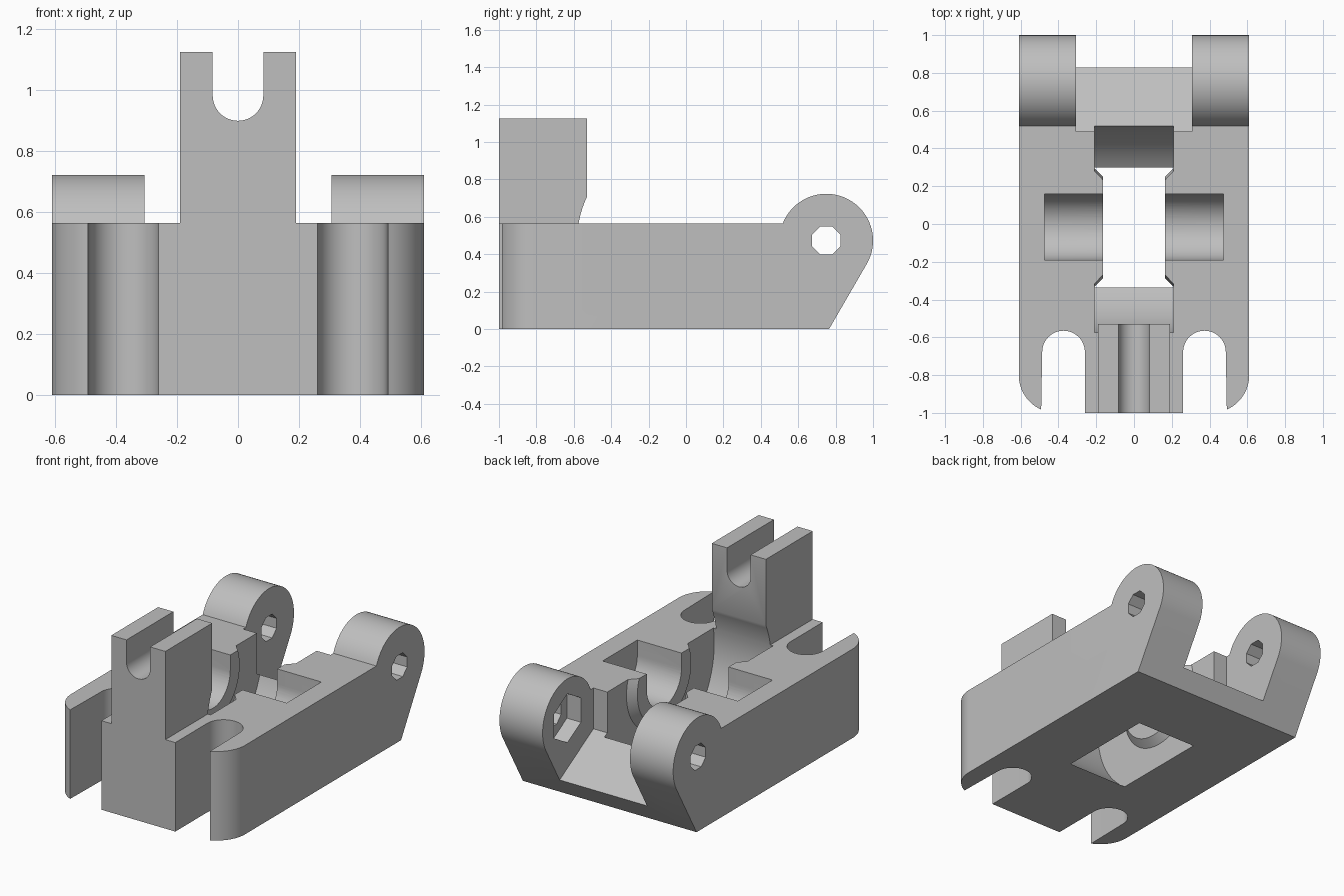
import bpy, bmesh, math
from mathutils import Vector

cube = bpy.data.objects.get("Cube")
if cube:
    bpy.data.objects.remove(cube)

grey = bpy.data.materials.new("light grey")
grey.use_nodes = True
COLOUR = (0.52, 0.52, 0.52, 1)
grey.diffuse_color = COLOUR
grey.node_tree.nodes["Principled BSDF"].inputs["Base Color"].default_value = COLOUR


def arc(cx, cy, r, start, end, steps):
    """Points on an arc, angles in degrees."""
    angles = [math.radians(start + (end - start) * i / steps) for i in range(steps + 1)]
    return [(cx + r * math.cos(a), cy + r * math.sin(a)) for a in angles]


def finish(name, bm):
    bmesh.ops.recalc_face_normals(bm, faces=bm.faces)
    mesh = bpy.data.meshes.new(name)
    bm.to_mesh(mesh)
    bm.free()
    mesh.materials.append(grey)
    obj = bpy.data.objects.new(name, mesh)
    bpy.context.collection.objects.link(obj)
    return obj


def prism(name, outline, axis, low, high):
    """Extrude a 2D outline along one axis; the other two keep their order."""
    place = {"x": lambda a, b, d: (d, a, b),
             "y": lambda a, b, d: (a, d, b),
             "z": lambda a, b, d: (a, b, d)}[axis]
    bm = bmesh.new()
    face = bm.faces.new([bm.verts.new(place(a, b, low)) for a, b in outline])
    moved = bmesh.ops.extrude_face_region(bm, geom=[face], use_keep_orig=True)["geom"]
    offset = Vector(place(0, 0, high - low))
    bmesh.ops.translate(bm, vec=offset, verts=[v for v in moved if isinstance(v, bmesh.types.BMVert)])
    return finish(name, bm)


def lathe(name, profile, y, z, steps):
    """Spin (x, radius) points around an axis along x."""
    bm = bmesh.new()
    verts = [bm.verts.new((x, y, z + r)) for x, r in profile]
    edges = [bm.edges.new(pair) for pair in zip(verts, verts[1:])]
    bmesh.ops.spin(bm, geom=verts + edges, cent=(0, y, z), axis=(1, 0, 0),
                   angle=math.tau, steps=steps)
    bmesh.ops.remove_doubles(bm, verts=bm.verts, dist=0.0005)
    return finish(name, bm)


def combine(target, tool, operation):
    """Apply a boolean and drop the tool."""
    mod = target.modifiers.new("shape", "BOOLEAN")
    mod.operation = operation
    mod.solver = "EXACT"
    mod.object = tool
    bpy.context.view_layer.objects.active = target
    bpy.ops.object.modifier_apply(modifier=mod.name)
    bpy.data.objects.remove(tool)


DECK = 0.565
HINGE_Y, HINGE_Z, HINGE_R = 0.75, 0.473, 0.25

# Body: side profile with the rounded hinge end and sloping back
side = [(-1.1, 0), (0.765, 0)]
side += arc(HINGE_Y, HINGE_Z, HINGE_R, -29, 158.4, 40)
side += [(-1.1, DECK)]
body = prism("hinged_base", side, "x", -0.7, 0.7)

# Upright post with a round-bottomed notch
post = [(-0.19, 0.3), (0.19, 0.3), (0.19, 1.125), (0.083, 1.125)]
post += arc(0, 0.983, 0.083, 0, -180, 24)
post += [(-0.083, 1.125), (-0.19, 1.125)]
combine(body, prism("post", post, "y", -1.1, -0.53), "UNION")

# Plan outline: rounded front corners and two open slots
half = [(0.26, -1)]
half += arc(0.373, -0.678, 0.113, 180, 0, 24)
half += arc(0.41, -0.8, 0.2, -66, 0, 14)
half += [(0.61, 1.1)]
plan = half + [(-x, y) for x, y in reversed(half)]
combine(body, prism("plan", plan, "z", -0.2, 1.5), "INTERSECT")

# Wheel well, leaving a tapered boss on each side wall
well = [(-0.165, 0), (-0.165, 0.27), (-0.21, 0.315), (-0.21, 0.565)]
well += [(-x, r) for x, r in reversed(well)]
combine(body, lathe("well", well, -0.018, 0.467, 96), "DIFFERENCE")

# Axle pockets, open at the top
pocket = [(-0.19, 0.8)] + arc(-0.016, 0.467, 0.174, 180, 360, 32) + [(0.158, 0.8)]
combine(body, prism("pocket", pocket, "x", -0.475, 0.475), "DIFFERENCE")

# Gap between the ears, with a floor square to the sloping back
slope = math.tan(math.radians(30))
floor = [(y, 0.11 - slope * (y - 0.83)) for y in (0.49, 1.1)]
gap = floor + [(1.1, 0.9), (0.49, 0.9)]
combine(body, prism("gap", gap, "x", -0.307, 0.307), "DIFFERENCE")

# Hinge pin hole and the hexagonal nut recess in one ear
hole = arc(HINGE_Y, HINGE_Z, 0.082, 22.5, 337.5, 7)
combine(body, prism("pin_hole", hole, "x", -0.8, 0.8), "DIFFERENCE")
nut = arc(HINGE_Y, HINGE_Z, 0.155, 30, 330, 5)
combine(body, prism("nut_recess", nut, "x", 0.2, 0.405), "DIFFERENCE")

# Smooth the round surfaces and keep the edges crisp
bpy.ops.object.select_all(action="DESELECT")
body.select_set(True)
bpy.context.view_layer.objects.active = body
bpy.ops.object.shade_smooth_by_angle(angle=math.radians(25))
